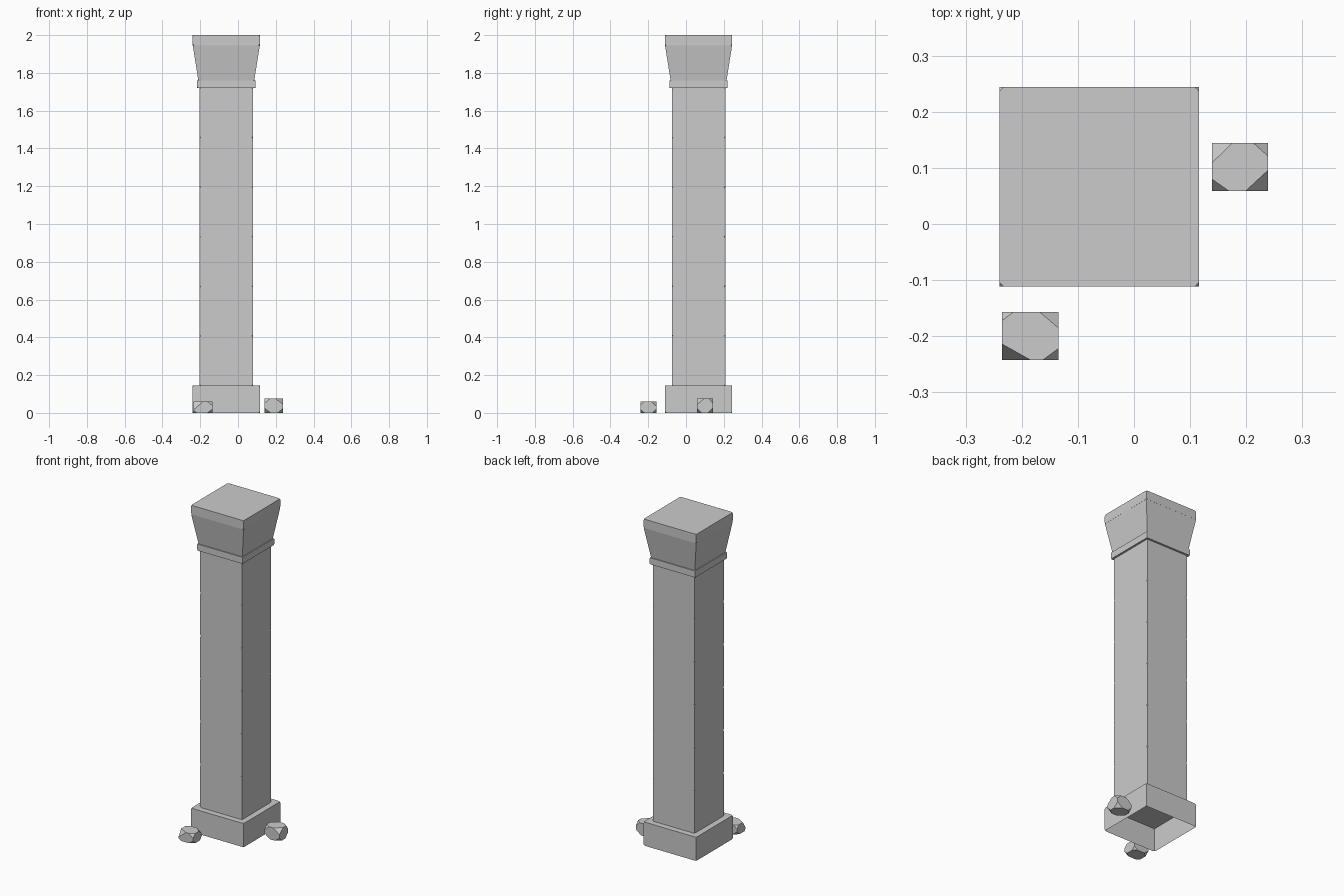
import bpy, bmesh
from mathutils import Vector

if "Cube" in bpy.data.objects:
    bpy.data.objects.remove(bpy.data.objects["Cube"])

CX, CY = -0.062, 0.0665   # pillar axis

stone = bpy.data.materials.new("grey stone")
stone.diffuse_color = (0.6, 0.6, 0.6, 1)
stone.use_nodes = True
stone.node_tree.nodes["Principled BSDF"].inputs["Base Color"].default_value = stone.diffuse_color


def finish(name, bm):
    bmesh.ops.recalc_face_normals(bm, faces=bm.faces)
    me = bpy.data.meshes.new(name)
    bm.to_mesh(me)
    bm.free()
    me.materials.append(stone)
    ob = bpy.data.objects.new(name, me)
    bpy.context.collection.objects.link(ob)
    return ob


def box(x, y, z0, z1, hx, hy, top_scale=1.0):
    """Box between two heights, with an optional flare at the top."""
    bm = bmesh.new()
    bmesh.ops.create_cube(bm, size=2)
    for v in bm.verts:
        s = top_scale if v.co.z > 0 else 1
        v.co = Vector((x + v.co.x * hx * s, y + v.co.y * hy * s,
                       z1 if v.co.z > 0 else z0))
    return bm


def block(name, z0, z1, half, top_half=None, chip=0.008, hollow=False):
    """Pillar block with chipped corners."""
    bm = box(CX, CY, z0, z1, half, half, (top_half or half) / half)
    bmesh.ops.bevel(bm, geom=bm.verts[:], offset=chip, segments=1,
                    profile=0.5, affect='VERTICES')
    ob_bottom = [f for f in bm.faces if f.normal.z < -0.9]
    if hollow:
        bmesh.ops.delete(bm, geom=ob_bottom, context='FACES')
    return finish(name, bm)


def rock(name, x, y, height, cuts):
    """Box with each corner sliced off; cuts maps corner signs to lengths."""
    hx, hy = 0.05, 0.0425
    bm = box(x, y, 0, height, hx, hy)
    for (sx, sy, sz), (a, b, c) in cuts.items():
        corner = Vector((x + sx * hx, y + sy * hy, height if sz > 0 else 0))
        normal = Vector((sx / a, sy / b, sz / c)).normalized()
        res = bmesh.ops.bisect_plane(
            bm, geom=bm.verts[:] + bm.edges[:] + bm.faces[:], dist=1e-6,
            plane_co=corner - Vector((sx * a, 0, 0)), plane_no=normal,
            clear_outer=True)
        edges = [e for e in res['geom_cut'] if isinstance(e, bmesh.types.BMEdge)]
        bmesh.ops.holes_fill(bm, edges=edges, sides=0)
    return finish(name, bm)


# Plinth, open underneath
block("plinth", 0.0, 0.145, 0.178, hollow=True)

# Shaft of six stacked blocks
N, Z0, Z1 = 6, 0.145, 1.72
step = (Z1 - Z0) / N
for i in range(N):
    block(f"shaft_block_{i + 1}", Z0 + i * step, Z0 + (i + 1) * step, 0.1415,
          chip=0.006)

# Capital: collar, flared body, top slab
block("capital_collar", 1.72, 1.76, 0.154, chip=0.006)
block("capital_flare", 1.76, 1.945, 0.148, 0.1775, chip=0.004)
block("capital_slab", 1.945, 2.0, 0.178)

# Loose rocks beside the plinth
rock("front_rock", -0.185, -0.1995, 0.06, {
    (-1, 1, 1): (0.020, 0.015, 0.020), (1, 1, 1): (0.033, 0.028, 0.025),
    (-1, -1, 1): (0.050, 0.028, 0.043), (1, -1, 1): (0.027, 0.020, 0.022),
    (-1, 1, -1): (0.030, 0.025, 0.022), (1, 1, -1): (0.025, 0.020, 0.020),
    (-1, -1, -1): (0.018, 0.012, 0.014), (1, -1, -1): (0.028, 0.022, 0.020)})
rock("side_rock", 0.189, 0.1015, 0.075, {
    (-1, 1, 1): (0.036, 0.035, 0.030), (1, 1, 1): (0.026, 0.023, 0.025),
    (-1, -1, 1): (0.030, 0.021, 0.025), (1, -1, 1): (0.040, 0.037, 0.030),
    (-1, 1, -1): (0.025, 0.022, 0.022), (1, 1, -1): (0.035, 0.028, 0.028),
    (-1, -1, -1): (0.035, 0.028, 0.026), (1, -1, -1): (0.030, 0.025, 0.024)})
